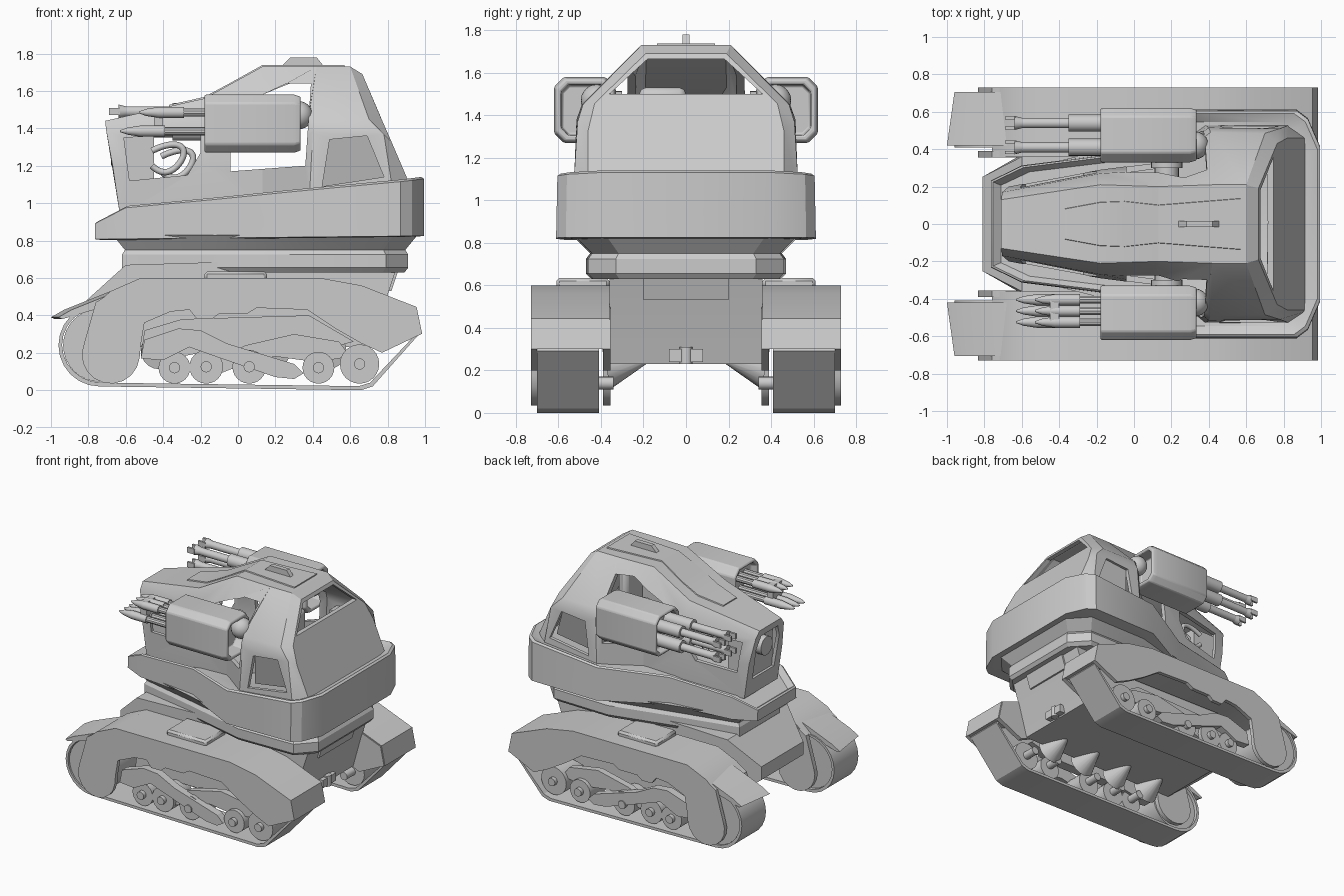
import bpy, bmesh
from math import sin, cos, pi, radians
from mathutils import Vector

cube = bpy.data.objects.get("Cube")
if cube:
    bpy.data.objects.remove(cube, do_unlink=True)

grey = bpy.data.materials.new("plain grey")
grey.use_nodes = True
COLOUR = (0.6, 0.6, 0.6, 1)
grey.diffuse_color = COLOUR
grey.node_tree.nodes["Principled BSDF"].inputs["Base Color"].default_value = COLOUR
SIDES = ((-1, "front"), (1, "back"))
parts = []


def finish(name, bm):
    bmesh.ops.recalc_face_normals(bm, faces=bm.faces[:])
    me = bpy.data.meshes.new(name)
    bm.to_mesh(me)
    bm.free()
    me.materials.append(grey)
    ob = bpy.data.objects.new(name, me)
    bpy.context.collection.objects.link(ob)
    parts.append(ob)
    return ob


def loft(name, rings, closed=False):
    """Skin equal-length rings; cap the ends or join them into a loop."""
    bm = bmesh.new()
    vs = [[bm.verts.new(p) for p in ring] for ring in rings]
    pairs = list(zip(vs, vs[1:])) + ([(vs[-1], vs[0])] if closed else [])
    for a, b in pairs:
        for i in range(len(a)):
            j = (i + 1) % len(a)
            bm.faces.new((a[i], a[j], b[j], b[i]))
    if not closed:
        bm.faces.new(vs[0])
        bm.faces.new(vs[-1])
    return finish(name, bm)


def prism(name, pts, y0, y1):
    return loft(name, [[(x, y, z) for x, z in pts] for y in (y0, y1)])


def box(name, x, y, z):
    return prism(name, [(x[0], z[0]), (x[1], z[0]), (x[1], z[1]), (x[0], z[1])], *y)


def rod(name, p0, p1, r0, r1=None, n=16):
    p0, p1 = Vector(p0), Vector(p1)
    d = p1 - p0
    m = d.to_track_quat('Z', 'Y').to_matrix().to_4x4()
    m.translation = (p0 + p1) / 2
    bm = bmesh.new()
    bmesh.ops.create_cone(bm, cap_ends=True, segments=n, radius1=r0,
                          radius2=r0 if r1 is None else r1, depth=d.length, matrix=m)
    return finish(name, bm)


def bevel(ob, width, segments=2):
    mod = ob.modifiers.new("bevel", 'BEVEL')
    mod.width, mod.segments, mod.limit_method = width, segments, 'ANGLE'


def mirrored(half):
    """Close a half outline of (x, y, z) points by reflecting it in y."""
    return list(half) + [(x, -y, z) for x, y, z in reversed(half)]


# hull
hull = prism("hull", [(-.81, .38), (-.81, .48), (-.6, .67), (.08, .69), (.15, .66),
                      (.85, .66), (.79, .48), (.72, .23), (-.62, .23)], -.36, .36)
for v in hull.data.vertices:
    if v.co.x < -.7:
        v.co.y *= .7
prism("hull_rear_panel", [(.78, .53), (.82, .53), (.86, .65), (.8, .65)], -.2, .2)
box("tow_clasp", (.68, .77), (-.08, .08), (.24, .3))
rod("tow_pin", (.75, 0, .23), (.75, 0, .31), .03)

# track assemblies
arc = [(-.74 + .22 * cos(a), .24 + .22 * sin(a))
       for a in [pi / 2 + pi * i / 12 for i in range(13)]]
belt = arc + [(.66, .0), (.72, .02), (.96, .29), (.93, .41), (.6, .53), (-.5, .55)]
inner = [(x * .98, .27 + (z - .27) * .92) for x, z in belt]
bulb = [(-.68 + .155 * cos(a), .19 + .155 * sin(a))
        for a in [-.1 - (pi + .3) * i / 10 for i in range(11)]]
skirt_panel = [(-.76, .47), (-.68, .52), (-.52, .59), (.44, .59), (.66, .55), (.95, .44),
               (.98, .3), (.77, .2), (.66, .25), (.52, .33), (.37, .43), (.1, .44),
               (.05, .41), (-.1, .41), (-.14, .38), (-.22, .38), (-.26, .43),
               (-.36, .42), (-.5, .36), (-.52, .24)] + bulb
cover = [(-.76, .46), (-.68, .53), (-.52, .6), (.44, .6), (.66, .56), (.955, .445),
         (.985, .3), (.95, .3), (.92, .42), (.65, .52), (.44, .56), (-.52, .56), (-.67, .48)]
for s, tag in SIDES:
    loft(f"track_belt_{tag}", [[(x, s * y, z) for x, z in path] for path, y in
                               ((belt, .41), (belt, .7), (inner, .7), (inner, .41))], True)
    prism(f"outer_track_panel_{tag}", skirt_panel, s * .7, s * .73)
    prism(f"inner_track_panel_{tag}", skirt_panel, s * .355, s * .39)
    prism(f"fender_{tag}", cover, s * .36, s * .73)
    flap = prism(f"fender_flap_{tag}", [(-1, .39), (-.93, .43), (-.68, .53), (-.6, .55),
                                        (-.74, .45), (-.98, .38)], s * .42, s * .705)
    for v in flap.data.vertices:
        if abs(v.co.y) > .6:
            v.co.x += .04
    bevel(box(f"fender_hatch_{tag}", (-.18, .155), (s * .36, s * .61), (.58, .635)), .015, 1)
    rod(f"drive_wheel_{tag}", (-.74, s * .43, .24), (-.74, s * .69, .24), .195, n=32)
    for i, (x, r) in enumerate(((-.34, .085), (-.17, .09), (.06, .09), (.43, .085), (.65, .105))):
        rod(f"road_wheel_{tag}_{i}", (x, s * .44, .035 + r), (x, s * .66, .035 + r), r, n=24)
        rod(f"wheel_hub_{tag}_{i}", (x, s * .66, .035 + r), (x, s * .69, .035 + r), .03)
        rod(f"wheel_axle_{tag}_{i}", (x, s * .34, .14), (x, s * .46, .14), .03)
    for i in range(4):
        x = -.42 + .3 * i
        rod(f"axle_cone_{tag}_{i}", (x, s * .375, .21), (x, s * .19, .25), .1, .02, n=20)
    # suspension links
    prism(f"long_link_{tag}", [(-.52, .17), (-.5, .27), (-.32, .33), (-.2, .32), (-.06, .25),
                               (.3, .14), (.35, .09), (.3, .06), (.2, .07), (-.12, .18),
                               (-.26, .23), (-.4, .16)], s * .62, s * .68)
    prism(f"short_link_{tag}", [(-.24, .1), (-.17, .06), (.06, .15), (.2, .18), (.42, .15),
                                (.6, .18), (.54, .26), (.3, .3), (.04, .24)], s * .58, s * .63)
    prism(f"inner_rail_{tag}", [(-.52, .18), (-.5, .32), (-.3, .38), (.38, .4), (.62, .26),
                                (.4, .2), (-.2, .2), (-.4, .16)], s * .42, s * .5)

# turret ring
ring_plan = [(-.62, .24), (-.15, .35), (.33, .47), (.79, .46), (.91, .33)]
levels = ((.63, .95), (.655, 1), (.725, 1), (.75, .96), (.83, 1.13))
loft("turret_ring", [mirrored([(.14 + (x - .14) * (k * .5 + .5), y * k, z) for x, y in ring_plan])
                     for z, k in levels])

# armoured collar around the cabin
collar = [(-.765, .23, .9), (-.6, .31, .985), (-.12, .37, 1.03), (.33, .605, 1.075),
          (.87, .605, 1.125), (.93, .56, 1.132), (.995, .41, 1.14)]
loft("collar", [mirrored([(x * .95, y * .93, .81 + x * .01) for x, y, z in collar]),
                mirrored([(x, y * 1.01, .815 + x * .01) for x, y, z in collar]),
                mirrored([(x, y, z - .01) for x, y, z in collar]),
                mirrored([(x * .985, y * .975, z) for x, y, z in collar]),
                mirrored([(x * .93, y * .9, z - .03) for x, y, z in collar])])

# cabin shell: sections from nose to rear
sections = [
    [(-.63, .2, .93), (-.67, .2, 1.2), (-.705, .17, 1.39), (-.71, .13, 1.44)],
    [(-.18, .28, .96), (-.18, .29, 1.2), (-.18, .27, 1.45), (-.18, .21, 1.56)],
    [(.13, .32, .98), (.13, .33, 1.25), (.13, .29, 1.55), (.13, .2, 1.73)],
    [(.38, .53, 1.0), (.4, .515, 1.38), (.41, .49, 1.45), (.42, .21, 1.73)],
    [(.83, .53, 1.05), (.78, .51, 1.37), (.7, .485, 1.45), (.6, .21, 1.73)],
    [(.94, .46, 1.05), (.82, .46, 1.33), (.765, .43, 1.455), (.665, .19, 1.69)]]
cabin = loft("cabin", [mirrored(s) for s in sections])
shell = cabin.modifiers.new("shell", 'SOLIDIFY')
shell.thickness, shell.offset = .035, -1
cutters = [
    prism("side_window_cutter", [(.39, 1.64), (.26, 1.64), (-.04, 1.5), (-.04, 1.17),
                                 (.36, 1.2)], -1, 1),
    prism("nose_window_cutter", [(-.61, 1.35), (-.2, 1.37), (-.2, 1.27), (-.27, 1.15),
                                 (-.58, 1.12)], -1, 1),
    loft("rear_window_cutter", [[(x, y, z) for y, z in ((-.36, 1.5), (.36, 1.5), (.18, 1.665),
                                                        (-.18, 1.665))] for x in (.58, 1.2)]),
    loft("nose_front_cutter", [[(x, y, z) for y, z in ((-.13, 1.06), (.13, 1.06), (.14, 1.3),
                                (.1, 1.39), (-.1, 1.39), (-.14, 1.3))] for x in (-1, -.6)])]
vent = [(.49, 1.34), (.69, 1.36), (.78, 1.14), (.45, 1.09)]
for s, tag in SIDES:
    cutters.append(prism(f"vent_cutter_{tag}", vent, s * .43, s * .8))
for c in cutters:
    mod = cabin.modifiers.new(c.name, 'BOOLEAN')
    mod.object, mod.operation, mod.solver = c, 'DIFFERENCE', 'EXACT'
bpy.context.view_layer.update()
cut_mesh = bpy.data.meshes.new_from_object(
    cabin.evaluated_get(bpy.context.evaluated_depsgraph_get()))
cabin.modifiers.clear()
cabin.data = cut_mesh
cut_mesh.materials.clear()
cut_mesh.materials.append(grey)
for f in cut_mesh.polygons:
    f.material_index = 0
for c in cutters:
    parts.remove(c)
    bpy.data.objects.remove(c, do_unlink=True)

# cabin details
box("nose_core", (-.63, -.45), (-.14, .14), (.98, 1.36))
rod("headlight", (-.68, 0, 1.27), (-.62, 0, 1.27), .07, n=24)
box("seat_base", (.2, .6), (-.22, .22), (1.0, 1.15))
bevel(box("seat_back", (.5, .58), (-.22, .0), (1.1, 1.53)), .03)
hood = ((-.37, .09, 1.517), (-.18, .125, 1.56), (-.05, .13, 1.63), (.13, .11, 1.73), (.57, .145, 1.73))
loft("roof_panel", [[(x, -y, z - .03), (x, -y + .01, z + .008), (x, y - .01, z + .008),
                     (x, y, z - .03)] for x, y, z in hood])
prism("roof_fin", [(.23, 1.73), (.28, 1.78), (.42, 1.78), (.46, 1.73)], -.017, .017)
for s, tag in SIDES:
    # recess that deepens towards its foot
    loft(f"vent_back_{tag}", [[(x, s * (.495 if z > 1.2 else .44), z) for x, z in vent],
                              [(x, s * .4, z) for x, z in vent]])
    for i in range(2):
        cu = bpy.data.curves.new(f"hose_{tag}_{i}", 'CURVE')
        cu.dimensions, cu.bevel_depth, cu.bevel_resolution = '3D', .017, 2
        sp = cu.splines.new('NURBS')
        path = ((-.46, 1.2), (-.4, 1.14), (-.3, 1.2), (-.27, 1.32), (-.38, 1.32), (-.46, 1.28))
        sp.points.add(len(path) - 1)
        for p, (x, z) in zip(sp.points, path):
            p.co = (x + .05 * i, s * (.2 - .06 * i), z - .03 * i, 1)
        sp.use_endpoint_u = True
        cu.materials.append(grey)
        hose = bpy.data.objects.new(cu.name, cu)
        bpy.context.collection.objects.link(hose)

# weapon pods
section = ((-.145, -.1), (-.095, -.155), (.1, -.155), (.145, -.11),
           (.145, .11), (.1, .155), (-.095, .155), (-.145, .1))
for s, tag in SIDES:
    pod = loft(f"weapon_pod_{tag}", [[(x, s * (.475 + y * k), 1.425 + z * k) for y, z in section]
               for x, k in ((-.13, .8), (-.18, .86), (-.18, .97), (-.17, 1), (.3, 1),
                            (.335, .93), (.335, .78), (.24, .74))])
    bevel(pod, .02)
    rod(f"pod_arm_{tag}", (.175, s * .22, 1.43), (.175, s * .34, 1.43), .065, n=20)
    rod(f"pod_collar_{tag}", (.175, s * .3, 1.43), (.175, s * .335, 1.43), .085, n=20)
    bm = bmesh.new()
    bmesh.ops.create_uvsphere(bm, u_segments=20, v_segments=12, radius=.075)
    joint = finish(f"pod_joint_{tag}", bm)
    joint.location = (.325, s * .42, 1.47)

# gun barrels on the back pod
for y in (.41, .54):
    for z in (1.38, 1.49):
        name = f"gun_{'inner' if y < .5 else 'outer'}_{'upper' if z > 1.4 else 'lower'}"
        rod(name + "_sleeve", (-.13, y, z), (-.35, y, z), .046)
        rod(name + "_barrel", (-.35, y, z), (-.62, y, z), .028)
        rod(name + "_muzzle", (-.6, y, z), (-.64, y, z), .028, .038)
        for k in (-1, 1):
            box(name + f"_prong_{k + 1}", (-.69, -.63), (y + k * .02, y + k * .036), (z - .02, z + .02))

# missiles on the front pod
for row, (z, tip) in enumerate(((1.385, -.63), (1.485, -.53))):
    for i, y in enumerate((-.405, -.465, -.525)):
        name = f"missile_{row}_{i}"
        rod(name + "_rail", (-.13, y, z), (tip + .18, y, z), .022, n=10)
        rod(name + "_body", (tip + .24, y, z), (tip + .11, y, z), .03)
        rod(name + "_shoulder", (tip + .11, y, z), (tip + .04, y, z), .03, .019)
        rod(name + "_nose", (tip + .04, y, z), (tip, y, z), .019, .005)
box("missile_rack", (-.45, -.4), (-.53, -.4), (1.36, 1.51))

# smooth the round parts, keep hard edges
bpy.ops.object.select_all(action='DESELECT')
for ob in parts:
    ob.select_set(True)
bpy.context.view_layer.objects.active = cabin
bpy.ops.object.shade_smooth_by_angle(angle=radians(28))
